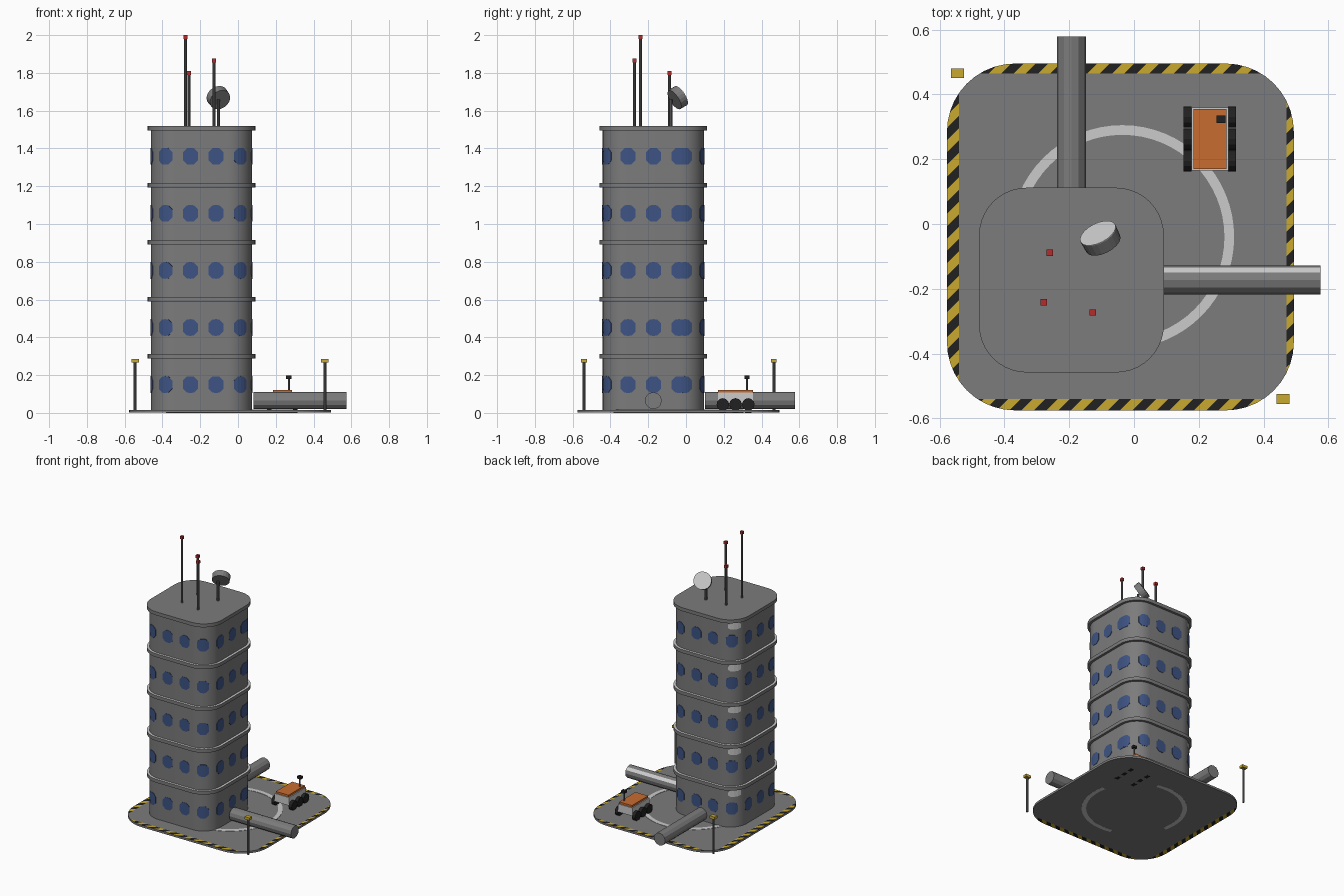
import bpy, bmesh, math
from mathutils import Vector, Matrix

if "Cube" in bpy.data.objects:
    bpy.data.objects.remove(bpy.data.objects["Cube"])

def mat(name, r, g, b):
    m = bpy.data.materials.new(name)
    m.diffuse_color = (r, g, b, 1)
    m.use_nodes = True
    m.node_tree.nodes["Principled BSDF"].inputs["Base Color"].default_value = m.diffuse_color
    return m

GREY = mat("concrete grey", .2, .2, .2)
WHITE = mat("pale grey", .6, .6, .6)
BLACK = mat("black", .015, .015, .015)
YELLOW = mat("hazard yellow", .58, .4, .03)
ORANGE = mat("orange", .58, .15, .03)
BLUE = mat("window blue", .048, .088, .23)
RED = mat("beacon red", .45, .025, .025)
METAL = mat("dark metal", .13, .13, .13)

def finish(bm, name, *mats):
    bmesh.ops.recalc_face_normals(bm, faces=bm.faces)
    me = bpy.data.meshes.new(name)
    bm.to_mesh(me)
    bm.free()
    for m in mats:
        me.materials.append(m)
    ob = bpy.data.objects.new(name, me)
    bpy.context.collection.objects.link(ob)
    return ob

def smooth(ob, angle=30):
    bpy.ops.object.select_all(action='DESELECT')
    ob.select_set(True)
    bpy.context.view_layer.objects.active = ob
    bpy.ops.object.shade_smooth_by_angle(angle=math.radians(angle))

def box(name, lo, hi, m):
    lo, hi = Vector(lo), Vector(hi)
    bm = bmesh.new()
    bmesh.ops.create_cube(bm, size=1, matrix=Matrix.Translation((lo + hi) / 2) @ Matrix.Diagonal((*(hi - lo), 1)))
    return finish(bm, name, m)

def rod(name, a, b, r, m, n=12, r2=None):
    a, b = Vector(a), Vector(b)
    rot = (b - a).to_track_quat('Z', 'Y').to_matrix().to_4x4()
    bm = bmesh.new()
    bmesh.ops.create_cone(bm, cap_ends=True, segments=n, radius1=r, radius2=r if r2 is None else r2,
                          depth=(b - a).length, matrix=Matrix.Translation((a + b) / 2) @ rot)
    return finish(bm, name, m)

def rounded_prism(cx, cy, half, r, z0, z1, seg=10):
    """Rounded square extruded between two heights."""
    bm = bmesh.new()
    verts = []
    for q in range(4):
        c = Matrix.Rotation(q * math.pi / 2, 2) @ Vector((half - r, half - r))
        for i in range(seg + 1):
            a = (q + i / seg) * math.pi / 2
            verts.append(bm.verts.new((cx + c.x + r * math.cos(a), cy + c.y + r * math.sin(a), z0)))
    f = bm.faces.new(verts)
    up = bmesh.ops.extrude_face_region(bm, geom=[f])['geom']
    bmesh.ops.translate(bm, vec=(0, 0, z1 - z0), verts=[v for v in up if isinstance(v, bmesh.types.BMVert)])
    return bm

def arc_band(name, c, r0, r1, a0, a1, z0, z1, m, n=48):
    bm = bmesh.new()
    rows = []
    for i in range(n + 1):
        a = a0 + (a1 - a0) * i / n
        rows.append([bm.verts.new((c[0] + r * math.cos(a), c[1] + r * math.sin(a), z))
                     for r, z in ((r0, z0), (r1, z0), (r1, z1), (r0, z1))])
    for p, q in zip(rows, rows[1:]):
        for k in range(4):
            bm.faces.new((p[k], p[k - 1], q[k - 1], q[k]))
    bmesh.ops.remove_doubles(bm, verts=bm.verts, dist=1e-5)
    return finish(bm, name, m)

# Landing pad, cut into hazard stripes along its four edges
X0, X1, Y0, Y1 = -.54, .47, -.54, .465
bm = rounded_prism(-.042, -.04, .535, .21, .001, .016)
cuts = [((X0, 0, 0), (1, 0, 0)), ((X1, 0, 0), (1, 0, 0)), ((0, Y0, 0), (0, 1, 0)), ((0, Y1, 0), (0, 1, 0))]
PITCH = .038
for co, no in cuts:
    bmesh.ops.bisect_plane(bm, geom=bm.verts[:] + bm.edges[:] + bm.faces[:], plane_co=co, plane_no=no)
def in_band(f):
    c = f.calc_center_median()
    return c.x < X0 or c.x > X1 or c.y < Y0 or c.y > Y1
for k in range(-28, 29):
    faces = [f for f in bm.faces if in_band(f)]
    geom = set(faces) | {e for f in faces for e in f.edges} | {v for f in faces for v in f.verts}
    bmesh.ops.bisect_plane(bm, geom=list(geom), plane_co=(k * PITCH, 0, 0), plane_no=(1, -1, 0))
bm.normal_update()
for f in bm.faces:
    c = f.calc_center_median()
    under = c.z < .003 and not (c.x < X0 or c.y < Y0)
    if in_band(f) and not under and abs(f.normal.z) > .5:
        f.material_index = 1 + math.floor((c.x - c.y) / PITCH) % 2
finish(bm, "landing_pad", GREY, YELLOW, BLACK)

# Painted circle, also showing as two arcs on the underside
C = (-.036, -.04)
arc_band("pad_circle", C, .315, .345, 0, 2 * math.pi, .012, .018, WHITE, 64)
for mid in (-45, 135):
    arc_band("underside_arc", C, .315, .345, math.radians(mid - 58), math.radians(mid + 58), 0, .004, WHITE, 24)

# Tower with a rim above each floor; the ledges of the lower rims are pale
TX, TY, H, R, FLOOR = -.193, -.173, .268, .13, .302
smooth(finish(rounded_prism(TX, TY, H, R, .012, 1.5), "tower_wall", GREY))
for k in range(1, 6):
    z = k * FLOOR - .002
    bm = rounded_prism(TX, TY, H + .017, R + .017, z - .013, z + .012)
    bm.normal_update()
    for f in bm.faces:
        f.material_index = int(k < 5 and f.calc_center_median().z > z + .01)
    smooth(finish(bm, "floor_rim", GREY, WHITE))

# Thin panels that follow the curve of the tower wall
STRAIGHT, ARC = 2 * (H - R), R * math.pi / 2
def on_wall(s, lift):
    """Point at distance s clockwise from the back end of the right-hand straight."""
    side, t = divmod(s, STRAIGHT + ARC)
    if t < STRAIGHT:
        p = Vector((H + lift, H - R - t, 0))
    else:
        a = -(t - STRAIGHT) / R
        p = Vector((H - R + (R + lift) * math.cos(a), R - H + (R + lift) * math.sin(a), 0))
    return Matrix.Rotation(-side * math.pi / 2, 3, 'Z') @ p + Vector((TX, TY, 0))

def wall_panel(bm, s, z, profile):
    """profile: (sideways offset, half height) pairs from one edge to the other."""
    rows = []
    for d, h in profile:
        rows.append([bm.verts.new(on_wall(s + d, lift) + Vector((0, 0, z + dz)))
                     for lift, dz in ((-.003, -h), (.0025, -h), (.0025, h), (-.003, h))])
    bm.faces.new(rows[0])
    bm.faces.new(rows[-1])
    for p, q in zip(rows, rows[1:]):
        for k in range(4):
            bm.faces.new((p[k - 1], p[k], q[k], q[k - 1]))

# Windows run right round at an even spacing, the last overlapping the first
PANE = [(-.039, .022), (-.018, .043), (0, .044), (.018, .043), (.039, .022)]
PATCH = [(-.05, .016), (-.025, .024), (0, .024), (.025, .022), (.04, .012)]
glass, pale = bmesh.new(), bmesh.new()
for k in range(5):
    for i in range(15):
        wall_panel(glass, .002 + i * .135, .15 + k * FLOOR, PANE)
    wall_panel(pale, 3 * STRAIGHT + 2.5 * ARC, .258 + k * FLOOR, PATCH)
finish(glass, "windows", BLUE)
finish(pale, "corner_patches", WHITE)

# Access tubes, the right one with a pale strip along its upper back side
rod("tube_right", (.082, TY, .065), (.575, TY, .065), .045, GREY, 12)
rod("tube_back", (TX, .1, .065), (TX, .578, .065), .045, GREY, 12)
bm = bmesh.new()
strip = [[bm.verts.new((x, TY + .0455 * math.cos(a), .065 + .0455 * math.sin(a)))
          for a in (math.radians(30), math.radians(60))] for x in (.083, .574)]
bm.faces.new((strip[0][0], strip[1][0], strip[1][1], strip[0][1]))
bmesh.ops.solidify(bm, geom=bm.faces[:], thickness=.002)
finish(bm, "tube_strip", WHITE)

# Roof aerials with red beacons
for x, y, top in ((-.26, -.088, 1.81), (-.278, -.241, 2.0), (-.127, -.273, 1.875)):
    rod("aerial", (x, y, 1.515), (x, y, top - .01), .0075, METAL, 8)
    box("beacon", (x - .01, y - .01, top - .02), (x + .01, y + .01, top), RED)

# Roof dish
axis = Vector((-.39, .77, .5)).normalized()
dc = Vector((-.103, -.045, 1.668))
rod("dish_mast", (-.103, -.08, 1.515), (-.103, -.08, 1.66), .009, METAL, 8)
rod("dish_bowl", dc - axis * .021, dc + axis * .019, .058, GREY, 20, .06)
rod("dish_face", dc + axis * .019, dc + axis * .022, .06, WHITE, 20)

# Corner lamp posts
for x, y in ((-.545, .465), (.46, -.54)):
    rod("lamp_post", (x, y, .012), (x, y, .272), .008, METAL, 8)
    box("lamp_head", (x - .02, y - .015, .268), (x + .02, y + .015, .286), YELLOW)

# Rover, with wheel marks showing on the pad's underside
box("rover_body", (.177, .165, .05), (.292, .36, .108), WHITE)
box("rover_deck", (.184, .17, .106), (.285, .355, .122), ORANGE)
for x in (.153, .29):
    for y in (.195, .262, .33):
        rod("rover_wheel", (x, y, .045), (x + .025, y, .045), .033, BLACK, 12)
        box("wheel_mark", (x, y - .017, 0), (x + .025, y + .017, .003), BLACK)
rod("rover_mast", (.269, .323, .12), (.269, .323, .182), .005, METAL, 8)
box("rover_camera", (.255, .311, .18), (.283, .335, .198), BLACK)
